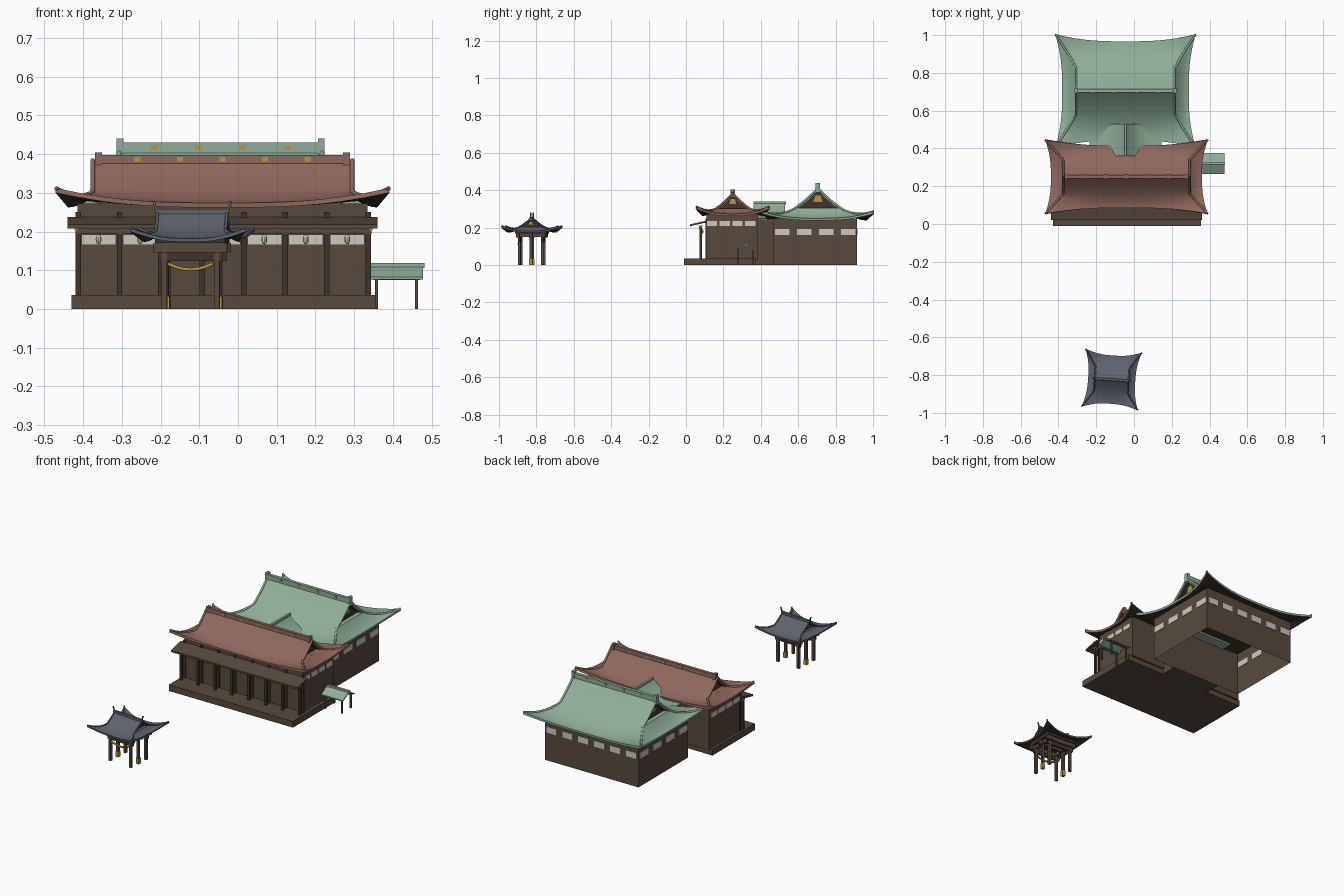
import bpy, bmesh
from mathutils import Vector
from math import radians

if "Cube" in bpy.data.objects:
    bpy.data.objects.remove(bpy.data.objects["Cube"])


def material(name, code):
    def lin(c):
        c /= 255
        return c / 12.92 if c < 0.04 else ((c + 0.055) / 1.055) ** 2.4
    rgba = [lin(int(code[i:i + 2], 16)) for i in (0, 2, 4)] + [1]
    m = bpy.data.materials.new(name)
    m.use_nodes = True
    m.diffuse_color = rgba
    m.node_tree.nodes["Principled BSDF"].inputs["Base Color"].default_value = rgba
    return m


WOOD = material("brown wood", "584A3D")
DARK = material("dark wood", "3E342B")
RED = material("copper red roof", "8F685E")
GREEN = material("verdigris roof", "8FAE98")
SLATE = material("slate roof", "5E636E")
WHITE = material("white plaster", "CFCABF")
GOLD = material("brass", "B8963E")


def add(name, data, *mats):
    ob = bpy.data.objects.new(name, data)
    bpy.context.collection.objects.link(ob)
    for m in mats:
        data.materials.append(m)
    return ob


def boxes(name, mat, spans):
    """One object from boxes given as x, y and z spans."""
    bm = bmesh.new()
    for x, y, z in spans:
        vs = bmesh.ops.create_cube(bm, size=1)["verts"]
        for v in vs:
            v.co = [(a + b) / 2 + c * (b - a) for (a, b), c in zip((x, y, z), v.co)]
    me = bpy.data.meshes.new(name)
    bm.to_mesh(me)
    return add(name, me, mat)


def around(c, r):
    return (c - r, c + r)


def prism(name, mat, profile, axis, a, b):
    """Extrude a closed 2D profile along x (axis 0) or y (axis 1)."""
    bm = bmesh.new()
    place = (lambda p, t: (t, p[0], p[1])) if axis == 0 else (lambda p, t: (p[0], t, p[1]))
    f = bm.faces.new([bm.verts.new(place(p, a)) for p in profile])
    new = bmesh.ops.extrude_face_region(bm, geom=[f])["geom"]
    shift = Vector(place((0, 0), b - a))
    bmesh.ops.translate(bm, vec=shift, verts=[g for g in new if isinstance(g, bmesh.types.BMVert)])
    bmesh.ops.recalc_face_normals(bm, faces=bm.faces)
    me = bpy.data.meshes.new(name)
    bm.to_mesh(me)
    return add(name, me, mat)


def tubes(name, mat, paths, r):
    cu = bpy.data.curves.new(name, "CURVE")
    cu.dimensions = "3D"
    cu.bevel_depth, cu.bevel_resolution, cu.use_fill_caps = r, 1, True
    for path in paths:
        sp = cu.splines.new("POLY")
        sp.points.add(len(path) - 1)
        for p, co in zip(sp.points, path):
            p.co = (*co, 1)
    return add(name, cu, mat)


def hip_gable_roof(name, mat, cx, cy, ridge, eave, gable, wide, deep, split, flare, lift, thick, trim):
    """Curved hip-and-gable roof with upswept corners; returns its objects."""
    def height(v):
        return eave + (ridge - eave) * (1 - v) ** 1.7

    def bend(v, u):
        s = max(0, (v - split) / (1 - split))
        return s, s * s * abs(u) ** 3

    def slope(v, u, side):
        s, k = bend(v, u)
        x = u * (gable + (wide - gable) * s + flare * k)
        return (cx + x, cy + side * (v * deep + flare * k), height(v) + lift * k)

    def skirt(v, t, side):
        s, k = bend(v, t)
        x = gable + (wide - gable) * s + flare * k
        y = t * v * deep + (flare * k if t > 0 else -flare * k)
        return (cx + side * x, cy + y, height(v) + lift * k)

    bm = bmesh.new()

    def grid(rows):
        vs = [[bm.verts.new(p) for p in row] for row in rows]
        for a, b in zip(vs, vs[1:]):
            for i in range(len(a) - 1):
                bm.faces.new((a[i], a[i + 1], b[i + 1], b[i]))

    n, inset = 16, 0.25 * (wide - gable) + 0.01
    across = [i / n * 2 - 1 for i in range(n + 1)]
    upper = [split * i / 4 for i in range(5)]
    lower = [split + (1 - split) * i / 6 for i in range(7)]
    for side in (-1, 1):
        grid([[slope(v, u, side) for u in across] for v in upper + lower[1:]])
        shelf = [(cx + side * (gable - inset), cy + t * split * deep, height(split)) for t in across]
        grid([shelf] + [[skirt(v, t, side) for t in across] for v in lower])
    bmesh.ops.remove_doubles(bm, verts=bm.verts, dist=1e-4)
    for f in bm.faces:
        f.normal_update()
        if f.normal.z < 0:
            f.normal_flip()
    me = bpy.data.meshes.new(name)
    bm.to_mesh(me)
    roof = add(name, me, mat, DARK)
    mod = roof.modifiers.new("thickness", "SOLIDIFY")
    mod.thickness, mod.offset, mod.material_offset = thick, -1, 1
    bpy.ops.object.select_all(action="DESELECT")
    bpy.context.view_layer.objects.active = roof
    roof.select_set(True)
    bpy.ops.object.modifier_apply(modifier=mod.name)
    bpy.ops.object.shade_smooth_by_angle(angle=radians(35))

    # Gable walls with brass ornaments
    parts = [roof]
    low, top = height(split), ridge - 0.004
    rim = [(cy + k * v * deep, height(v) - 0.004) for k, vs in ((-1, upper[::-1]), (1, upper[1:])) for v in vs]
    for side, label in ((-1, "right"), (1, "left")):
        x = cx + side * (gable - inset)
        parts.append(prism(f"{name}_{label}_gable", DARK, rim, 0, x - 0.003, x + 0.003))
        h, w = top - low, 0.2 * split * deep
        orn = [(cy - w, low + 0.3 * h), (cy + w, low + 0.3 * h), (cy + w * 0.6, low + 0.65 * h), (cy - w * 0.6, low + 0.65 * h)]
        parts.append(prism(f"{name}_{label}_ornament", GOLD, orn, 0, x + side * 0.003, x + side * 0.01))
    # Descending ridges along verges and hips
    paths = [[slope(v, u, s) for v in upper + lower] for u in (-1, 1) for s in (-1, 1)]
    parts.append(tubes(name + "_hip_ridges", mat, paths, trim))
    return parts


def ridge_beam(name, mat, cx, cy, half, low, high, end, w):
    spans = [(around(cx, half), around(cy, w), (low, high))]
    spans += [(around(cx + s * half, w), around(cy, w * 1.3), (low - 0.01, end)) for s in (-1, 1)]
    return boxes(name, mat, spans)


def studs(name, xs, cy, z, half_y):
    return boxes(name, GOLD, [(around(x, 0.008), around(cy, half_y), around(z, 0.006)) for x in xs])


# Front hall
CX = -0.04
boxes("front_plinth", WOOD, [((-0.43, 0.355), (-0.01, 0.375), (0, 0.036))])
boxes("front_hall_walls", WOOD, [((-0.415, 0.335), (0.11, 0.385), (0.03, 0.272))])
post_x = [-0.413 + 0.107 * i for i in range(8)]
boxes("porch_posts", DARK, [(around(x, 0.007), around(0.078, 0.007), (0.036, 0.212)) for x in post_x])
boxes("wall_pillars", DARK, [(around(x, 0.007), (0.104, 0.112), (0.036, 0.25)) for x in post_x])
boxes("porch_beam", WOOD, [((-0.42, 0.345), (0.07, 0.086), (0.194, 0.21))])
boxes("porch_beam_caps", GOLD, [(around(x, 0.004), (0.069, 0.087), (0.203, 0.211)) for x in (-0.418, 0.343)])
prism("porch_roof", WOOD, [(0.022, 0.208), (0.112, 0.228), (0.112, 0.238), (0.022, 0.218)], 0, -0.44, 0.36)
boxes("front_plaster_panels", WHITE, [((x + 0.009, x + 0.098), (0.106, 0.112), (0.165, 0.192)) for x in post_x[:-1]])
bm = bmesh.new()
for x in post_x[:-1]:
    for v in bmesh.ops.create_uvsphere(bm, u_segments=10, v_segments=6, radius=1)["verts"]:
        v.co = (x + 0.053 + v.co.x * 0.008, 0.085 + v.co.y * 0.008, 0.18 + v.co.z * 0.013)
me = bpy.data.meshes.new("porch_lanterns")
bm.to_mesh(me)
add("porch_lanterns", me, WHITE)
boxes("front_hall_side_panels", WHITE, [(around(x, 0.003), (y, y + 0.055), (0.21, 0.236))
                                        for x in (-0.416, 0.336) for y in (0.112, 0.18, 0.248, 0.316)])
hip_gable_roof("front_roof", RED, CX, 0.25, 0.385, 0.274, 0.335, 0.40, 0.165, 0.55, 0.03, 0.038, 0.012, 0.006)
ridge_beam("front_roof_ridge", RED, CX, 0.25, 0.32, 0.372, 0.398, 0.404, 0.009)
studs("front_ridge_studs", [CX + 0.11 * i for i in range(-2, 3)], 0.25, 0.387, 0.011)

# Rear hall, open underneath
rear = boxes("rear_hall_walls", WOOD, [((-0.34, 0.25), (0.467, 0.915), (0, 0.25))])
rear.data.materials.append(DARK)
bm = bmesh.new()
bm.from_mesh(rear.data)
bm.normal_update()
bmesh.ops.delete(bm, geom=[f for f in bm.faces if f.normal.z < -0.5], context="FACES_ONLY")
for f in bm.faces:
    f.material_index = 1 if f.normal.z > 0.5 else 0
bm.to_mesh(rear.data)
boxes("rear_side_panels", WHITE, [(around(x, 0.003), (y, y + 0.078), (0.16, 0.194))
                                  for x in (-0.34, 0.25) for y in (0.475, 0.593, 0.711, 0.829)])
boxes("rear_back_panels", WHITE, [((x, x + 0.066), around(0.915, 0.003), (0.16, 0.194))
                                  for x in [-0.33 + 0.101 * i for i in range(6)]])
hip_gable_roof("rear_roof", GREEN, -0.045, 0.705, 0.412, 0.25, 0.262, 0.335, 0.262, 0.47, 0.036, 0.036, 0.012, 0.006)
ridge_beam("rear_roof_ridge", GREEN, -0.045, 0.705, 0.26, 0.398, 0.43, 0.44, 0.009)
studs("rear_ridge_studs", [-0.045 + 0.115 * k for k in (-1.5, -0.5, 0.5, 1.5)], 0.705, 0.418, 0.011)

# Linking passage with its own curved gable roof
boxes("passage_walls", WOOD, [((-0.2, 0.11), (0.37, 0.47), (0.0, 0.25))])
arc = [i / 8 - 1 for i in range(17)]
curve = [(-0.045 + 0.19 * t, 0.25 + 0.085 * (1 - abs(t)) ** 2.4) for t in arc]
prism("passage_roof", GREEN, curve + [(0.145, 0.24), (-0.235, 0.24)], 1, 0.36, 0.53)
boxes("passage_ridge", GREEN, [(around(-0.045, 0.006), (0.36, 0.535), (0.325, 0.341))])

# Side shelter
for s, label in ((-1, "front"), (1, "back")):
    side = [(0.32, 0.112), (0.32 + s * 0.055, 0.082), (0.32 + s * 0.055, 0.076), (0.32, 0.104)]
    prism(f"shelter_{label}_roof", GREEN, side, 0, 0.34, 0.478)
boxes("shelter_ridge", GREEN, [((0.34, 0.482), around(0.32, 0.006), (0.106, 0.119))])
boxes("shelter_posts", WOOD, [(around(x, 0.004), around(y, 0.004), (0, 0.088))
                              for x in (0.358, 0.461) for y in (0.28, 0.36)])
boxes("shelter_beams", WOOD, [((0.35, 0.47), around(y, 0.004), (0.075, 0.083)) for y in (0.28, 0.36)])

# Gate, built at the origin and then turned into place
gate = hip_gable_roof("gate_roof", SLATE, 0, 0, 0.25, 0.182, 0.09, 0.125, 0.128, 0.5, 0.024, 0.027, 0.009, 0.004)
gate.append(boxes("gate_ridge", SLATE, [(around(0, 0.095), around(0, 0.006), (0.242, 0.258))]))
gate.append(tubes("gate_finials", SLATE, [[(s * 0.088, 0, 0.25), (s * 0.095, 0, 0.262), (s * 0.1, 0, 0.279)]
                                          for s in (-1, 1)], 0.004))
gate.append(boxes("gate_posts", WOOD, [(around(x, 0.007), around(y, 0.007), (0, 0.18))
                                       for x in (-0.068, 0.068) for y in (-0.062, 0, 0.062)]))
gate.append(boxes("gate_post_shoes", GOLD, [(around(x, 0.009), around(0, 0.009), (0, 0.032)) for x in (-0.068, 0.068)]))
gate.append(boxes("gate_upper_beams", WOOD, [(around(0, 0.095), around(y, 0.008), (0.146, 0.17)) for y in (-0.07, 0, 0.07)]
                  + [(around(x, 0.008), around(0, 0.08), (0.15, 0.185)) for x in (-0.068, 0.068)]))
gate.append(boxes("gate_lower_beams", DARK, [(around(0, 0.084), around(y, 0.006), (0.124, 0.146)) for y in (-0.062, 0.062)]))
gate.append(boxes("gate_ceiling", DARK, [(around(0, 0.09), around(0, 0.085), (0.17, 0.192))]))
gate.append(tubes("gate_rope", GOLD, [[(0.058 * t, -0.068, 0.102 + 0.015 * t * t) for t in arc]], 0.005))
for ob in gate:
    ob.location = (-0.118, -0.824, 0)
    ob.rotation_euler.z = radians(-4)
